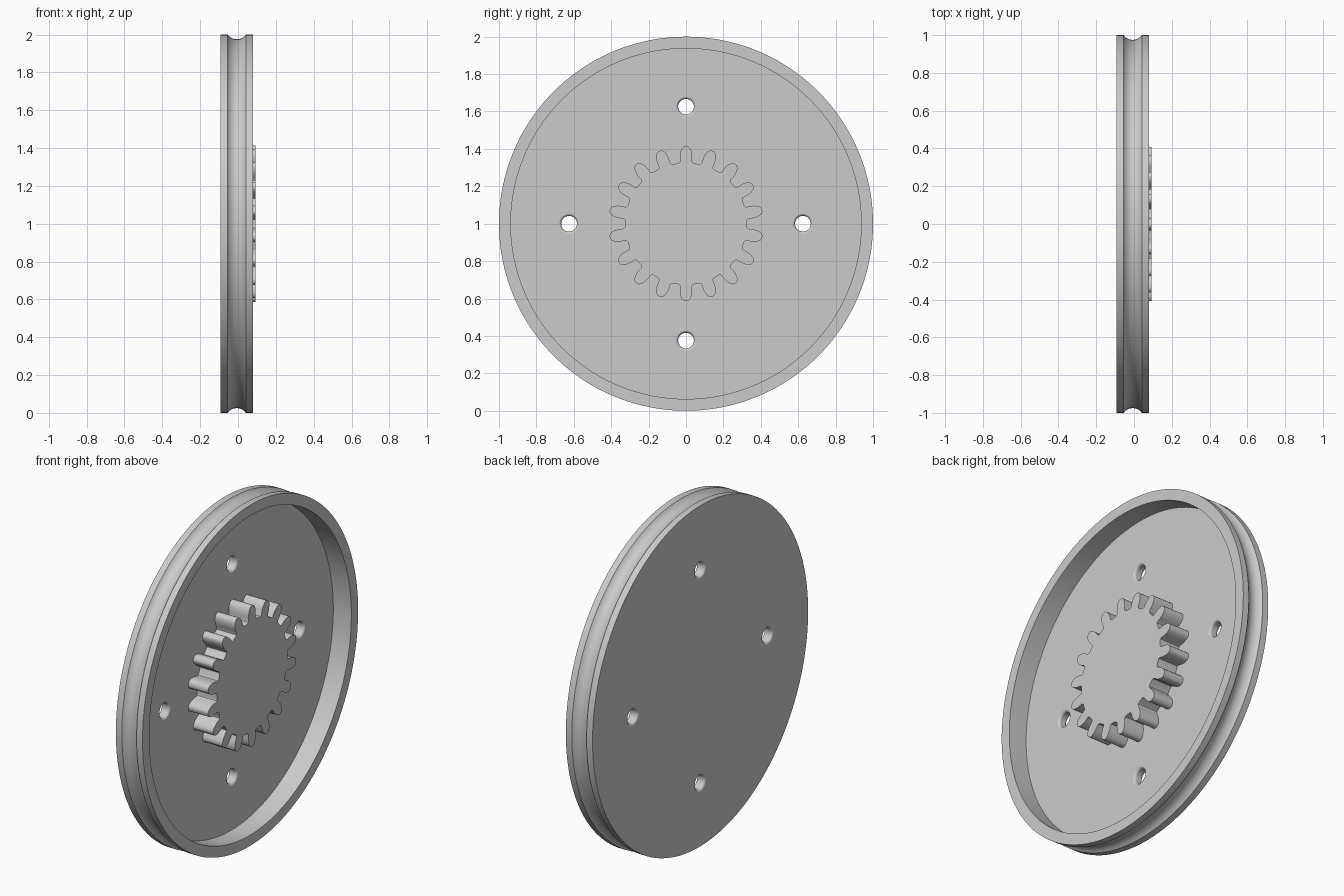
import bpy, bmesh, math
from math import sin, cos, pi, radians

if "Cube" in bpy.data.objects:
    bpy.data.objects.remove(bpy.data.objects["Cube"], do_unlink=True)

grey = bpy.data.materials.new("plain grey")
grey.use_nodes = True
colour = (0.6, 0.6, 0.6, 1)
grey.diffuse_color = colour
grey.node_tree.nodes["Principled BSDF"].inputs["Base Color"].default_value = colour

BACK, FLOOR, RIM, GEAR_TOP = -0.093, -0.037, 0.08, 0.092


def finish(name, bm, centre):
    bmesh.ops.recalc_face_normals(bm, faces=bm.faces)
    mesh = bpy.data.meshes.new(name)
    bm.to_mesh(mesh)
    bm.free()
    mesh.materials.append(grey)
    obj = bpy.data.objects.new(name, mesh)
    obj.location = centre
    bpy.context.collection.objects.link(obj)
    return obj


def stack(name, rings, centre):
    """Skin a list of closed rings and cap both ends."""
    bm = bmesh.new()
    loops = [[bm.verts.new(p) for p in ring] for ring in rings]
    for a, b in zip(loops, loops[1:]):
        n = len(a)
        for i in range(n):
            j = (i + 1) % n
            bm.faces.new((a[i], a[j], b[j], b[i]))
    bm.faces.new(loops[0])
    bm.faces.new(loops[-1])
    return finish(name, bm, centre)


def lathe(name, profile, sides, centre):
    """Revolve (x, radius) points about the x axis."""
    turns = [2 * pi * i / sides for i in range(sides)]
    rings = [[(x, r * cos(t), r * sin(t)) for t in turns] for x, r in profile]
    return stack(name, rings, centre)


def activate(obj):
    bpy.ops.object.select_all(action='DESELECT')
    obj.select_set(True)
    bpy.context.view_layer.objects.active = obj


def smooth(obj):
    activate(obj)
    bpy.ops.object.shade_smooth_by_angle(angle=radians(30))
    mod = obj.modifiers.new("flat face normals", 'WEIGHTED_NORMAL')
    mod.keep_sharp = True


# Wheel: back disc, grooved rim and recessed front
mid, half, sag = (BACK + RIM) / 2, 0.048, 0.025
arc_r = (half ** 2 + sag ** 2) / (2 * sag)
sweep = math.asin(half / arc_r)
profile = [(BACK, 1)]
for i in range(13):
    a = sweep * (i / 6 - 1)
    profile.append((mid + arc_r * sin(a), 1 - sag + arc_r * (1 - cos(a))))
profile += [(RIM, 1), (RIM, 0.937), (FLOOR, 0.937)]
wheel = lathe("grooved_wheel", profile, 160, (0, 0, 1))

# Four bolt holes with rounded edges
hole_r, fillet = 0.042, 0.014
side = [(fillet * (1 - cos(t)), hole_r + fillet * (1 - sin(t)))
        for t in map(radians, (20, 45, 70, 90))]
side.insert(0, (-0.002, 0.059))
hole = [(BACK + d, r) for d, r in side] + [(FLOOR - d, r) for d, r in reversed(side)]
for k in range(4):
    a = k * pi / 2
    cutter = lathe("hole_cutter", hole, 32, (0, 0.625 * cos(a), 1 + 0.625 * sin(a)))
    cutter.hide_render = True
    activate(wheel)
    mod = wheel.modifiers.new("hole", 'BOOLEAN')
    mod.operation, mod.solver, mod.object = 'DIFFERENCE', 'EXACT', cutter
    bpy.ops.object.modifier_apply(modifier=mod.name)
    bpy.data.objects.remove(cutter, do_unlink=True)
smooth(wheel)

# Spur gear: half a tooth as (radius, half angle), mirrored and repeated
teeth = 18
flank = [(0.326, 7.5), (0.329, 6.1), (0.337, 5.4), (0.36, 5.3), (0.375, 4.9),
         (0.39, 4.2), (0.402, 3.3), (0.41, 2.2), (0.414, 1.0)]
tooth = [(r, -a) for r, a in flank] + [(r, a) for r, a in reversed(flank)]
outline = []
for k in range(teeth):
    for r, a in tooth:
        t = radians(a) + 2 * pi * k / teeth
        outline.append((r * sin(t), r * cos(t)))
gear = stack("spur_gear", [[(x, y, z) for y, z in outline] for x in (FLOOR - 0.01, GEAR_TOP)],
             (0, 0, 1))
smooth(gear)
